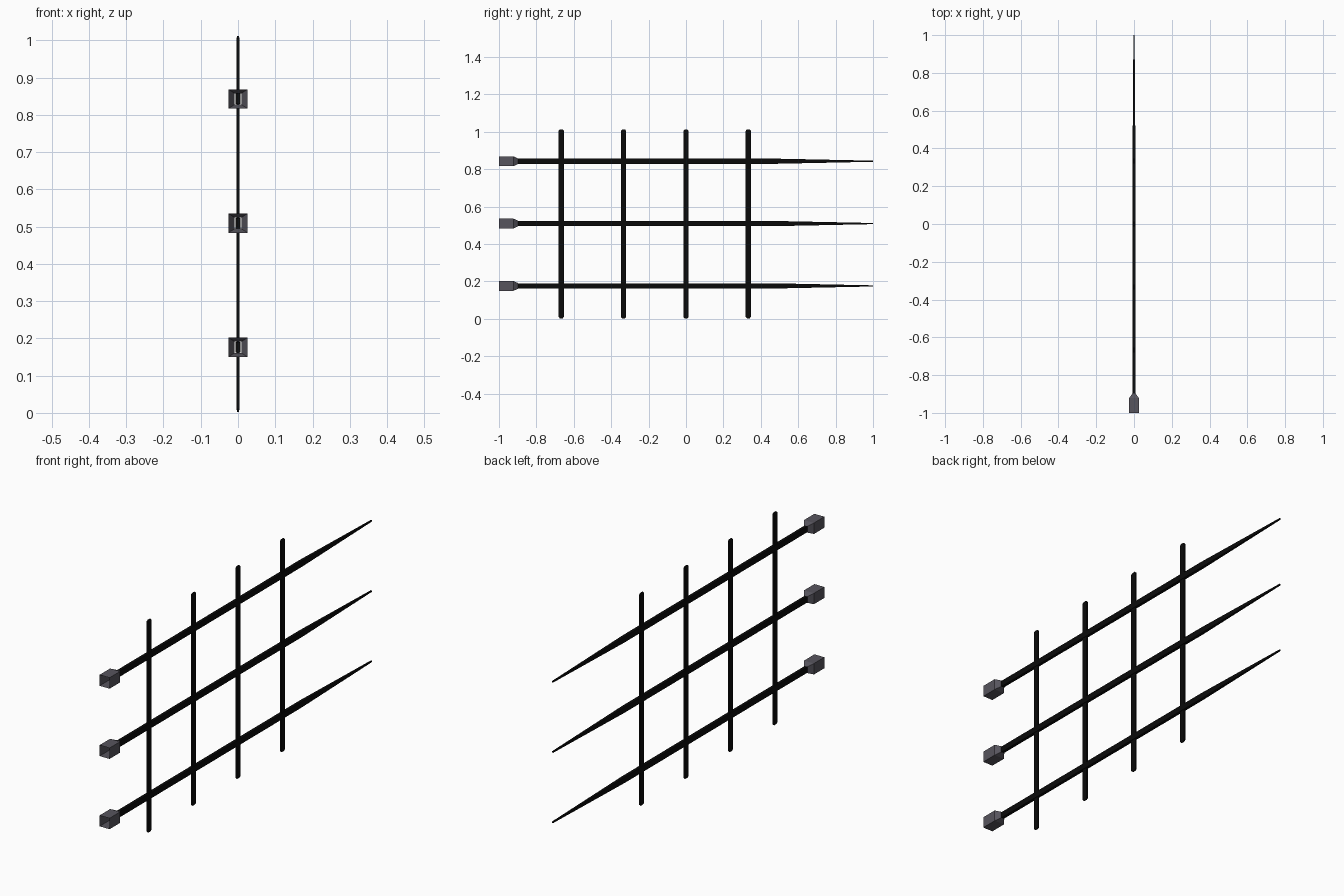
import bpy, bmesh
from mathutils import Vector

if "Cube" in bpy.data.objects:
    bpy.data.objects.remove(bpy.data.objects["Cube"])


def material(name, rgb):
    m = bpy.data.materials.new(name)
    m.diffuse_color = (*rgb, 1)
    m.use_nodes = True
    m.node_tree.nodes["Principled BSDF"].inputs["Base Color"].default_value = m.diffuse_color
    return m


BLACK = material("black_iron", (0.003, 0.003, 0.003))
GREY = material("grey_metal", (0.095, 0.09, 0.11))


def loft(name, sections, axis, origin, mat, open_start=False):
    """Rectangular sections (position, half_a, half_b) skinned along the y or z axis."""
    bm = bmesh.new()
    rings = []
    for p, a, b in sections:
        ring = []
        for sa, sb in ((-1, -1), (1, -1), (1, 1), (-1, 1)):
            co = (sa * a, p, sb * b) if axis == "Y" else (sa * a, sb * b, p)
            ring.append(bm.verts.new(Vector(co)))
        rings.append(ring)
    for r, s in zip(rings, rings[1:]):
        for i in range(4):
            j = (i + 1) % 4
            bm.faces.new((r[i], r[j], s[j], s[i]))
    if not open_start:
        bm.faces.new(rings[0])
        bm.faces.new(rings[-1])
        bmesh.ops.recalc_face_normals(bm, faces=bm.faces)
    elif axis == "Y":
        # open shell: make the walls face outwards
        for f in bm.faces:
            f.normal_update()
            c = f.calc_center_median()
            if f.normal.x * c.x + f.normal.z * c.z < 0:
                f.normal_flip()
    me = bpy.data.meshes.new(name)
    bm.to_mesh(me)
    bm.free()
    me.materials.append(mat)
    ob = bpy.data.objects.new(name, me)
    ob.location = origin
    bpy.context.collection.objects.link(ob)
    return ob


# upright flat bars with chamfered ends
for i in range(4):
    loft(f"upright_bar_{i + 1}",
         [(0.003, 0.002, 0.008), (0.010, 0.004, 0.014),
          (1.005, 0.004, 0.014), (1.012, 0.002, 0.008)],
         "Z", (0, -0.667 + i / 3, 0), BLACK)

# long rails tapering to a point, each with an open socket at the front
for i in range(3):
    z = 0.176 + i / 3
    loft(f"rail_{i + 1}",
         [(-0.905, 0.007, 0.014), (0.47, 0.007, 0.014), (1.0, 0.003, 0.003)],
         "Y", (0, 0, z), BLACK)
    loft(f"socket_{i + 1}",
         [(-1.0, 0.026, 0.026), (-0.922, 0.026, 0.026), (-0.898, 0.009, 0.015)],
         "Y", (0, 0, z), GREY, open_start=True)
